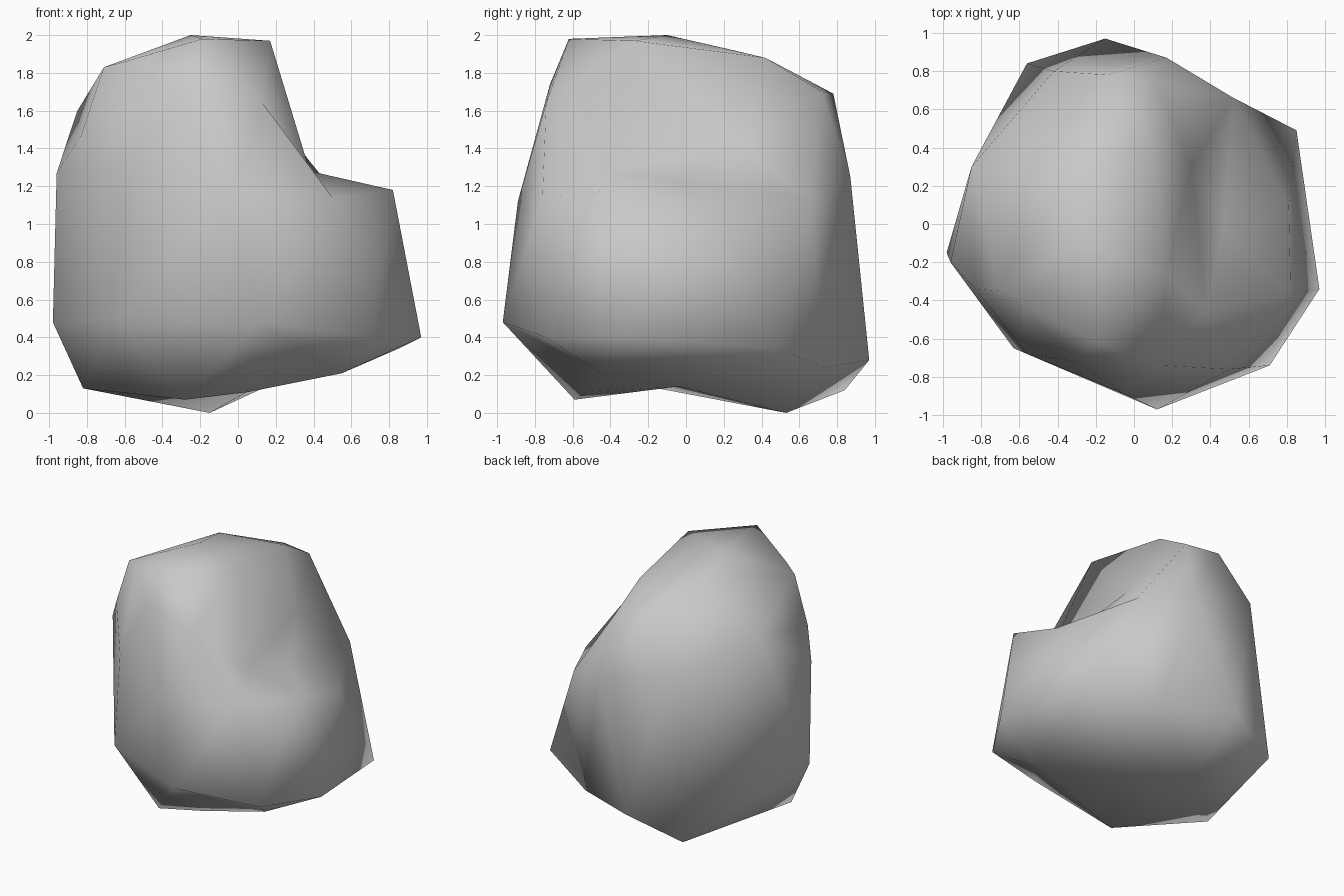
import bpy, bmesh
from mathutils import Vector

if "Cube" in bpy.data.objects:
    bpy.data.objects.remove(bpy.data.objects["Cube"])

# Corner points of the boulder, from the crown down to the underside
CORNERS = [
    # crown
    (-.19, -.62, 1.98), (.17, -.27, 1.97), (-.25, -.1, 2.0), (-.34, .25, 1.92),
    (.11, .42, 1.88), (-.71, -.35, 1.83), (-.58, -.43, 1.865), (-.3, -.72, 1.74),
    (-.14, .78, 1.69), (.12, .72, 1.7), (-.85, .3, 1.6),
    # broken shoulder: wall, valley and ledge
    (.13, -.74, 1.64), (.3, .3, 1.43), (.38, -.45, 1.28), (.47, -.02, 1.22),
    (.5, -.76, 1.14), (.82, -.37, 1.18), (.81, .1, 1.02), (.52, .66, 1.13),
    # flanks
    (-.96, -.2, 1.27), (-.83, -.34, 1.47), (-.05, -.89, 1.12), (.17, .87, 1.25),
    (-.42, .8, 1.37), (-.56, -.68, 1.25),
    # belt
    (.97, -.34, .4), (.71, -.74, .4), (.12, -.97, .48), (-.63, -.65, .5),
    (-.98, -.15, .48), (-.15, .97, .28), (.85, .49, .34),
    # underside
    (-.82, -.15, .13), (-.28, -.59, .07), (.05, -.52, .11), (.55, -.45, .21),
    (-.15, .53, 0), (-.56, .84, .12), (.37, .73, .24), (.1, -.04, .14),
]
CORE = Vector((-.02, -.02, .9))
# Pairs of corners that a ridge or valley line must join
RIDGES = [((.12, .72, 1.7), (.52, .66, 1.13)),
          ((.3, .3, 1.43), (.38, -.45, 1.28))]

stone = bpy.data.materials.new("grey stone")
stone.diffuse_color = (.58, .58, .58, 1)
stone.use_nodes = True
stone.node_tree.nodes["Principled BSDF"].inputs["Base Color"].default_value = stone.diffuse_color

# Triangulate the corners as directions on a ball, then push them out to place
bm = bmesh.new()
home = {}
corner = {}
for p in CORNERS:
    v = bm.verts.new((Vector(p) - CORE).normalized())
    home[v] = Vector(p)
    corner[p] = v
bmesh.ops.convex_hull(bm, input=list(bm.verts))
for v in bm.verts:
    v.co = home[v]


def join_corners(a, b):
    """Turn the diagonal lying between two corners so that it joins them."""
    for e in bm.edges:
        tips = {v for f in e.link_faces for v in f.verts} - set(e.verts)
        if tips == {a, b}:
            bmesh.utils.edge_rotate(e)
            return


for a, b in RIDGES:
    join_corners(corner[a], corner[b])
bmesh.ops.recalc_face_normals(bm, faces=list(bm.faces))
for f in bm.faces:
    f.smooth = True

mesh = bpy.data.meshes.new("boulder")
bm.to_mesh(mesh)
bm.free()
mesh.materials.append(stone)
boulder = bpy.data.objects.new("boulder", mesh)
bpy.context.collection.objects.link(boulder)
